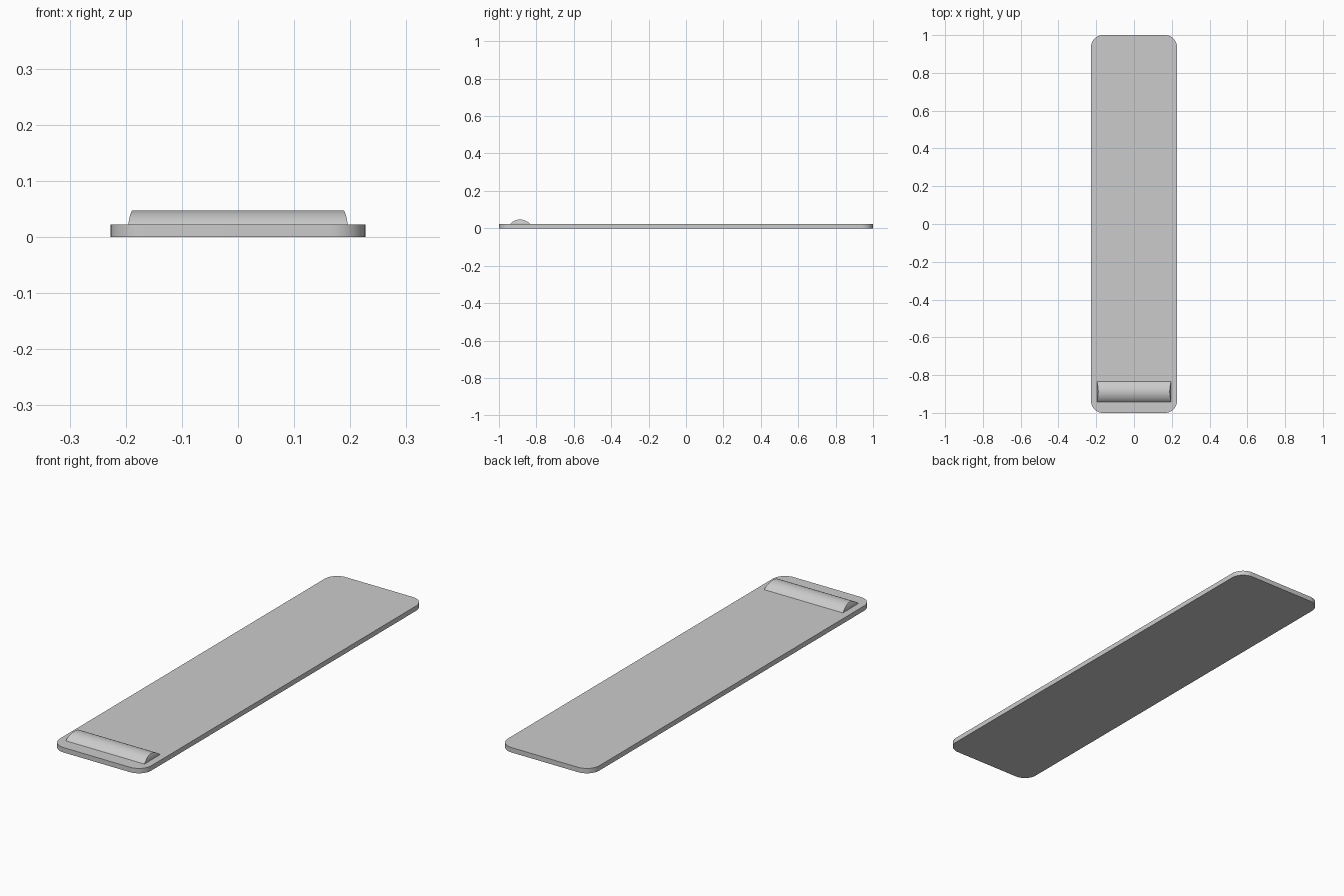
import bpy, bmesh
from math import sin, cos, pi, asin

cube = bpy.data.objects.get("Cube")
if cube:
    bpy.data.objects.remove(cube, do_unlink=True)

HALF_X, HALF_Y, THICK, CORNER = 0.227, 1.0, 0.022, 0.062

grey = bpy.data.materials.new("light grey")
grey.use_nodes = True
colour = (0.6, 0.6, 0.6, 1)
grey.diffuse_color = colour
grey.node_tree.nodes["Principled BSDF"].inputs["Base Color"].default_value = colour


def finish(bm, name):
    """Turn a bmesh into a smooth-shaded object with sharp edges kept."""
    bmesh.ops.recalc_face_normals(bm, faces=bm.faces)
    mesh = bpy.data.meshes.new(name)
    bm.to_mesh(mesh)
    bm.free()
    mesh.materials.append(grey)
    obj = bpy.data.objects.new(name, mesh)
    bpy.context.collection.objects.link(obj)
    bpy.ops.object.select_all(action="DESELECT")
    obj.select_set(True)
    bpy.context.view_layer.objects.active = obj
    bpy.ops.object.shade_smooth_by_angle(angle=pi / 6)
    return obj


# Flat board: rounded rectangle extruded upward
bm = bmesh.new()
outline = []
steps = 12
for quarter, (sx, sy) in enumerate([(1, 1), (-1, 1), (-1, -1), (1, -1)]):
    for i in range(steps + 1):
        a = (quarter + i / steps) * pi / 2
        outline.append(bm.verts.new((sx * (HALF_X - CORNER) + CORNER * cos(a),
                                     sy * (HALF_Y - CORNER) + CORNER * sin(a), 0)))
base = bm.faces.new(outline)
top = bmesh.ops.extrude_face_region(bm, geom=[base])["geom"]
bmesh.ops.translate(bm, vec=(0, 0, THICK),
                    verts=[v for v in top if isinstance(v, bmesh.types.BMVert)])
finish(bm, "board")

# Raised bar: circular-segment section, ends leaning slightly inward at the top
BAR_Y, BAR_HALF_Y, BAR_HALF_X, BAR_H, LEAN = -0.887, 0.0545, 0.195, 0.025, 0.006
radius = (BAR_HALF_Y ** 2 + BAR_H ** 2) / (2 * BAR_H)
spread = asin(BAR_HALF_Y / radius)
segments = 24
bm = bmesh.new()
arcs = []
for side in (-1, 1):
    arc = []
    for i in range(segments + 1):
        a = spread * (2 * i / segments - 1)
        h = radius * cos(a) - (radius - BAR_H)
        x = side * (BAR_HALF_X - LEAN * (h / BAR_H) ** 2)
        arc.append(bm.verts.new((x, BAR_Y + radius * sin(a), THICK + h)))
    arcs.append(arc)
left, right = arcs
for i in range(segments):
    bm.faces.new((left[i], right[i], right[i + 1], left[i + 1]))
bm.faces.new((left[0], left[-1], right[-1], right[0]))
# End caps as level strips joining the front and back of each arc
for arc in arcs:
    for i in range(segments // 2 - 1):
        bm.faces.new((arc[i], arc[i + 1], arc[-2 - i], arc[-1 - i]))
    mid = segments // 2
    bm.faces.new((arc[mid - 1], arc[mid], arc[mid + 1]))
finish(bm, "raised_bar")
